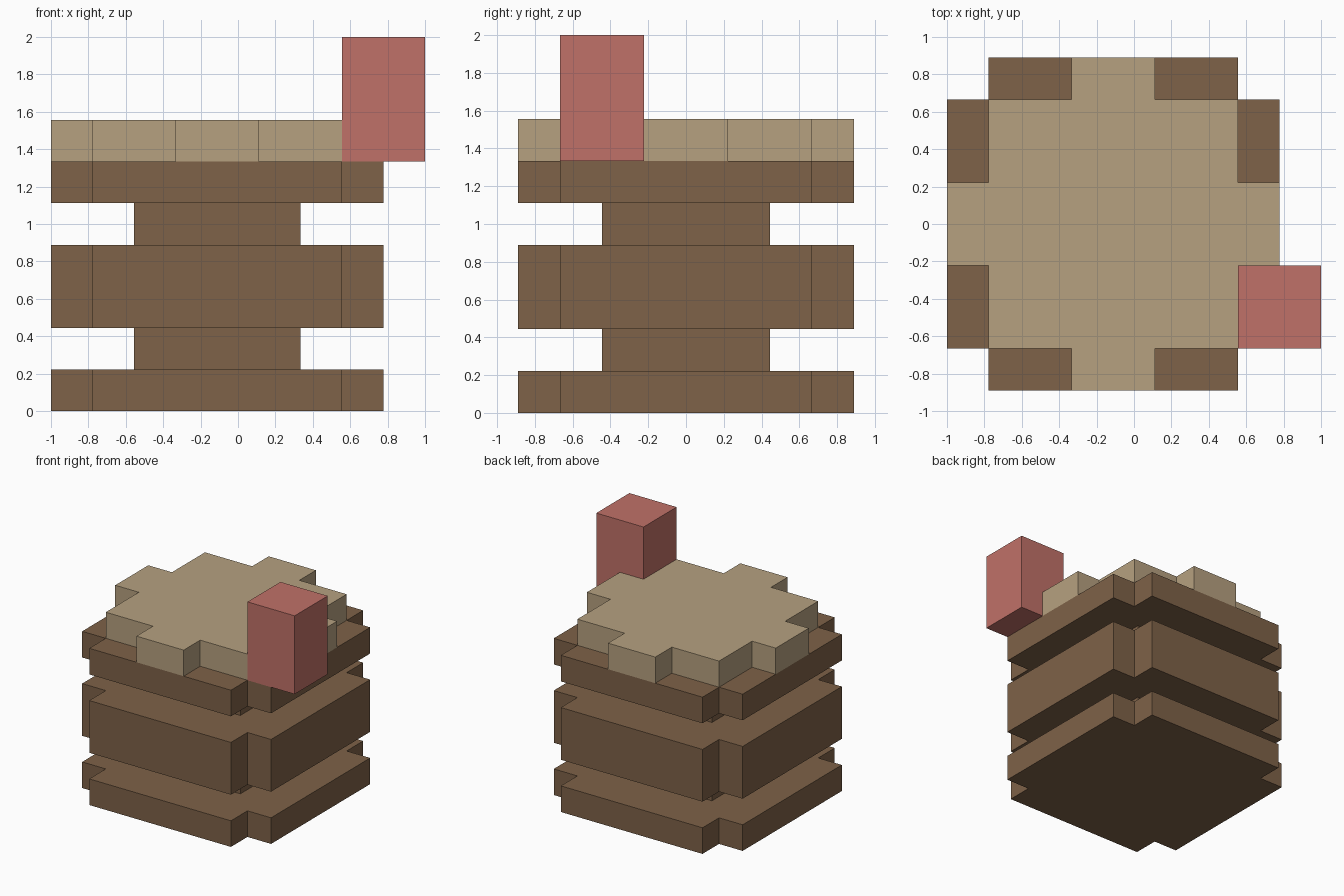
import bpy
import bmesh

cube = bpy.data.objects.get("Cube")
if cube:
    bpy.data.objects.remove(cube, do_unlink=True)

U = 2 / 9          # one block of the modelling grid
CX = -0.5 * U      # middle of the round body; the side block sticks out to +x


def material(name, rgb):
    m = bpy.data.materials.new(name)
    m.use_nodes = True
    m.diffuse_color = (*rgb, 1)
    m.node_tree.nodes["Principled BSDF"].inputs["Base Color"].default_value = (*rgb, 1)
    return m


brown = material("brown", (0.209, 0.122, 0.065))
tan = material("tan", (0.468, 0.356, 0.216))
red = material("soft red", (0.527, 0.165, 0.138))


def prism(name, quarter, z0, z1, mat, centre=(CX, 0)):
    """Mirror a quarter outline (in blocks) into a closed loop and extrude it."""
    back = quarter[::-1]
    loop = (quarter + [(-x, y) for x, y in back]
            + [(-x, -y) for x, y in quarter] + [(x, -y) for x, y in back])
    bm = bmesh.new()
    base = bm.faces.new([bm.verts.new((x * U, y * U, 0)) for x, y in loop])
    top = bmesh.ops.extrude_face_region(bm, geom=[base])["geom"]
    bmesh.ops.translate(bm, vec=(0, 0, (z1 - z0) * U),
                        verts=[g for g in top if isinstance(g, bmesh.types.BMVert)])
    bmesh.ops.recalc_face_normals(bm, faces=bm.faces)
    mesh = bpy.data.meshes.new(name)
    bm.to_mesh(mesh)
    bm.free()
    mesh.materials.append(mat)
    ob = bpy.data.objects.new(name, mesh)
    ob.location = (centre[0], centre[1], z0 * U)
    bpy.context.collection.objects.link(ob)
    return ob


# Quarter outlines, counter-clockwise from +x to +y
disc = [(4, 3), (3, 3), (3, 4)]
neck = [(2, 2)]
cap = [(4, 1), (3, 1), (3, 3), (1, 3), (1, 4)]

# Stacked body: wide notched layers joined by narrow necks
prism("bottom_layer", disc, 0, 1, brown)
prism("lower_neck", neck, 1, 2, brown)
prism("middle_layer", disc, 2, 4, brown)
prism("upper_neck", neck, 4, 5, brown)
prism("top_layer", disc, 5, 6, brown)

# Stepped topping with four lobes
prism("topping", cap, 6, 7, tan)

# Upright block at the front left corner
prism("corner_block", [(1, 1)], 6, 9, red, (3.5 * U, -2 * U))
